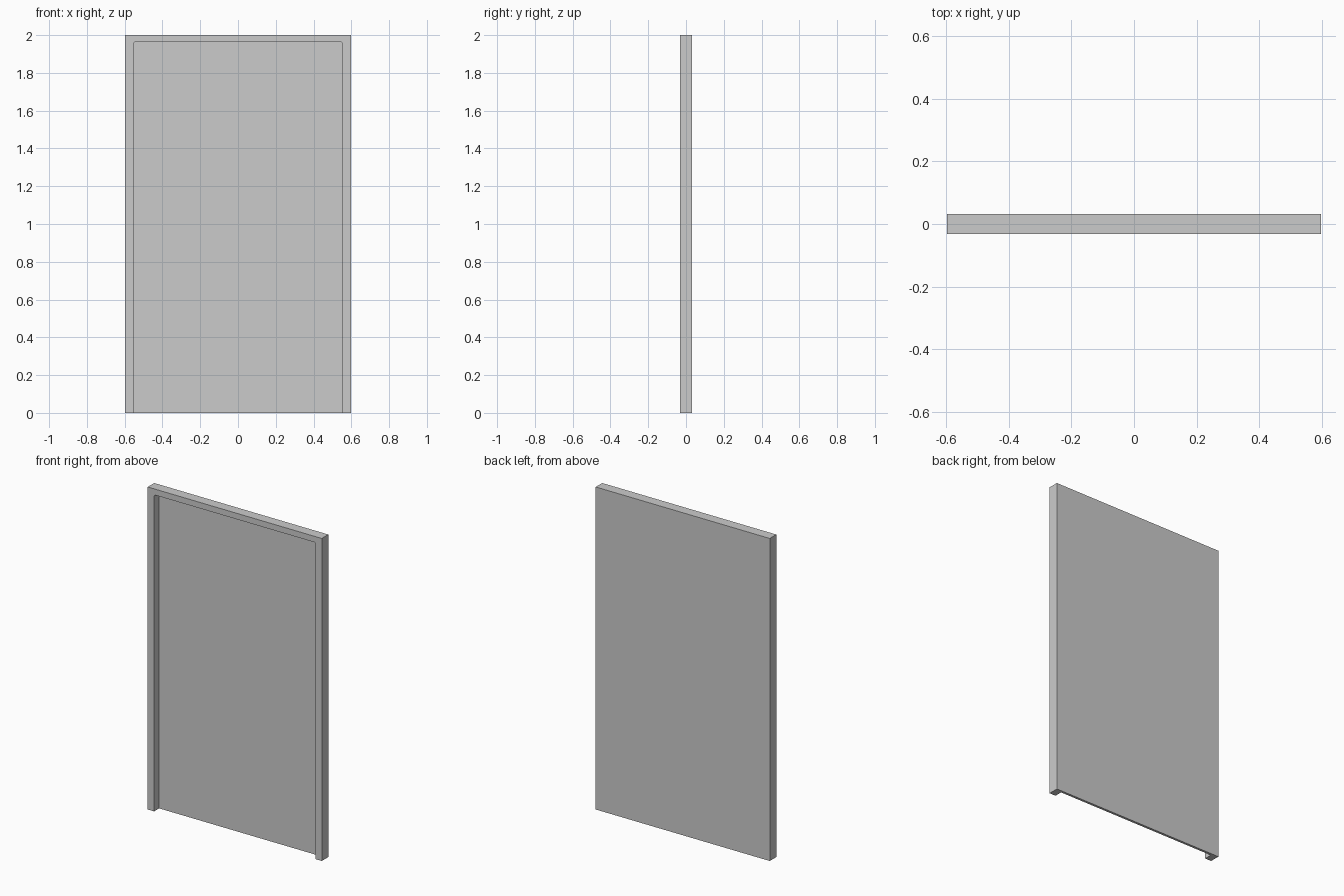
import bpy, bmesh

if "Cube" in bpy.data.objects:
    bpy.data.objects.remove(bpy.data.objects["Cube"])

W, D, H = 0.597, 0.032, 2.0      # half width, half depth, height
IN_X, IN_TOP = 0.553, 1.963      # recess half width and top
BACK_Y = 0.017                   # front of the thin back panel
R = 0.008                        # eased upper corners of the recess


def prism(name, profile, y0, y1):
    """Extrude an xz outline from y0 to y1."""
    bm = bmesh.new()
    face = bm.faces.new([bm.verts.new((x, y0, z)) for x, z in profile])
    ext = bmesh.ops.extrude_face_region(bm, geom=[face])
    verts = [v for v in ext["geom"] if isinstance(v, bmesh.types.BMVert)]
    bmesh.ops.translate(bm, verts=verts, vec=(0, y1 - y0, 0))
    bmesh.ops.recalc_face_normals(bm, faces=bm.faces)
    mesh = bpy.data.meshes.new(name)
    bm.to_mesh(mesh)
    bm.free()
    obj = bpy.data.objects.new(name, mesh)
    bpy.context.collection.objects.link(obj)
    return obj


# Door slab
door = prism("door_panel", [(-W, 0), (W, 0), (W, H), (-W, H)], -D, D)

# Recess open at the bottom and front, with eased upper corners
half = [(IN_X, -0.1), (IN_X, IN_TOP - R), (IN_X - R * 0.3, IN_TOP - R * 0.3),
        (IN_X - R, IN_TOP)]
cutter = prism("recess_cutter", half + [(-x, z) for x, z in reversed(half)],
               -D - 0.1, BACK_Y)
cutter.hide_render = True
cutter.hide_viewport = True

cut = door.modifiers.new("recess", 'BOOLEAN')
cut.operation = 'DIFFERENCE'
cut.solver = 'EXACT'
cut.object = cutter
